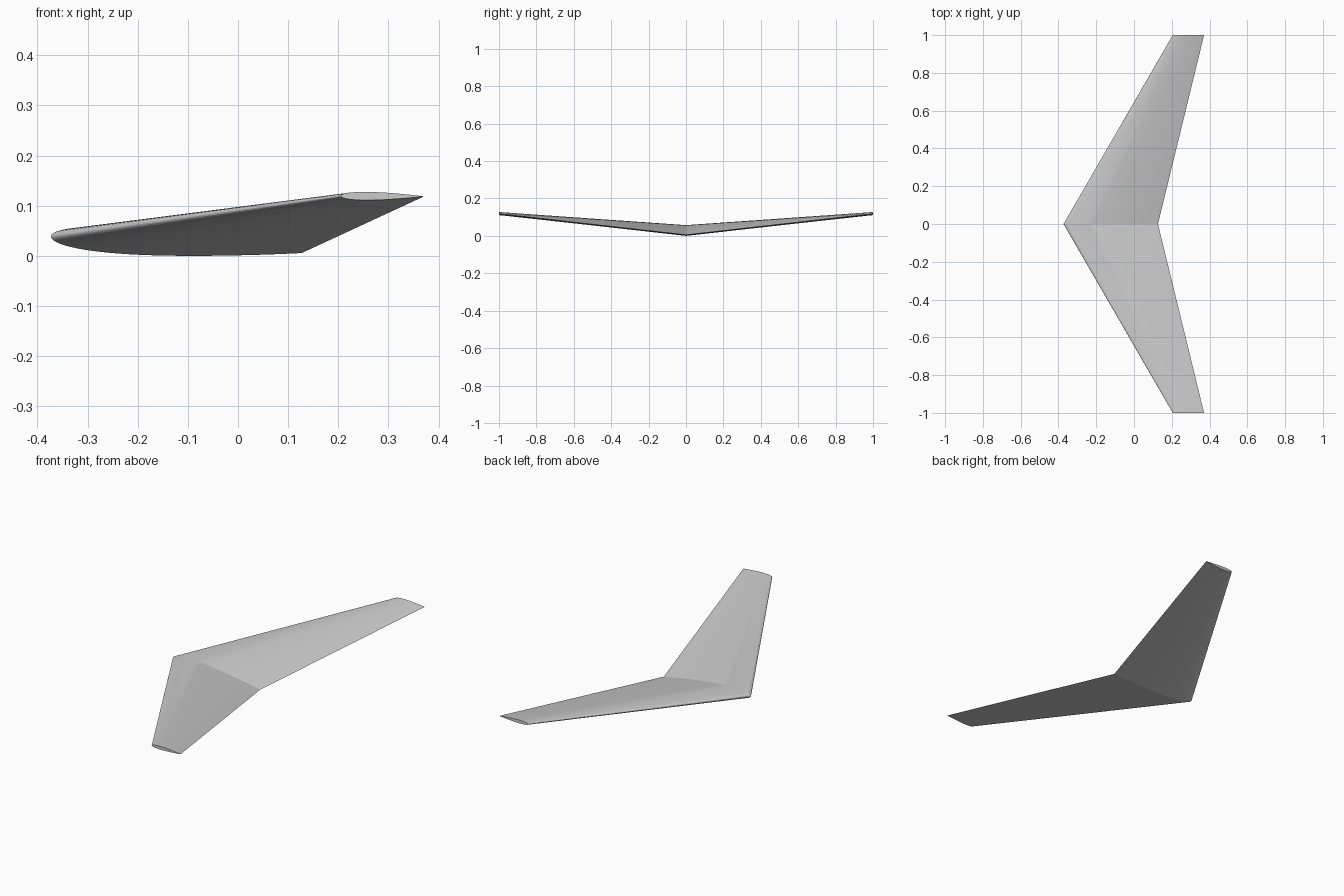
import bpy, bmesh
from math import cos, pi

if "Cube" in bpy.data.objects:
    bpy.data.objects.remove(bpy.data.objects["Cube"])

N = 32  # points per airfoil surface


def airfoil(chord, thick, camber):
    """Closed loop of (along, up) from trailing edge over the top and back underneath."""
    def half(t):
        return 5 * thick * (0.2969 * t**0.5 - 0.126 * t - 0.3516 * t**2
                            + 0.2843 * t**3 - 0.1036 * t**4)
    def mean(t):
        return 4 * camber * t * (1 - t)
    ts = [(1 + cos(pi * i / N)) / 2 for i in range(N + 1)]
    top = [(t, mean(t) + half(t)) for t in ts]
    low = [(t, mean(t) - half(t)) for t in ts[-2:0:-1]]
    return [(t * chord, h * chord) for t, h in top + low]


def section(bm, le, te, y, thick, camber):
    """Airfoil ring between leading and trailing edge points (x, z)."""
    chord = te[0] - le[0]
    slope = (te[1] - le[1]) / chord
    return [bm.verts.new((le[0] + a, y, le[1] + a * slope + h))
            for a, h in airfoil(chord, thick, camber)]


# Right half of the wing: root section lofted to the raised, swept tip
bm = bmesh.new()
root = section(bm, (-0.373, 0.040), (0.127, 0.007), 0, 0.104, 0.002)
tip = section(bm, (0.205, 0.121), (0.371, 0.120), -1, 0.10, 0.0)
n = len(root)
for i in range(n):
    j = (i + 1) % n
    bm.faces.new((root[i], root[j], tip[j], tip[i]))
bm.faces.new(tip)
bmesh.ops.recalc_face_normals(bm, faces=bm.faces)

# Rest the underside exactly on the ground
low = min(v.co.z for v in bm.verts)
bmesh.ops.translate(bm, verts=bm.verts, vec=(0, 0, -low))
mesh = bpy.data.meshes.new("wing")
bm.to_mesh(mesh)
bm.free()
wing = bpy.data.objects.new("wing", mesh)
bpy.context.collection.objects.link(wing)

# Mirror to the other side
bpy.context.view_layer.objects.active = wing
wing.select_set(True)
mod = wing.modifiers.new("mirror", 'MIRROR')
mod.use_axis = (False, True, False)
bpy.ops.object.modifier_apply(modifier=mod.name)

# Outward normals
bm = bmesh.new()
bm.from_mesh(mesh)
bmesh.ops.recalc_face_normals(bm, faces=bm.faces)
bm.to_mesh(mesh)
bm.free()
bpy.ops.object.shade_smooth_by_angle(angle=0.17)
